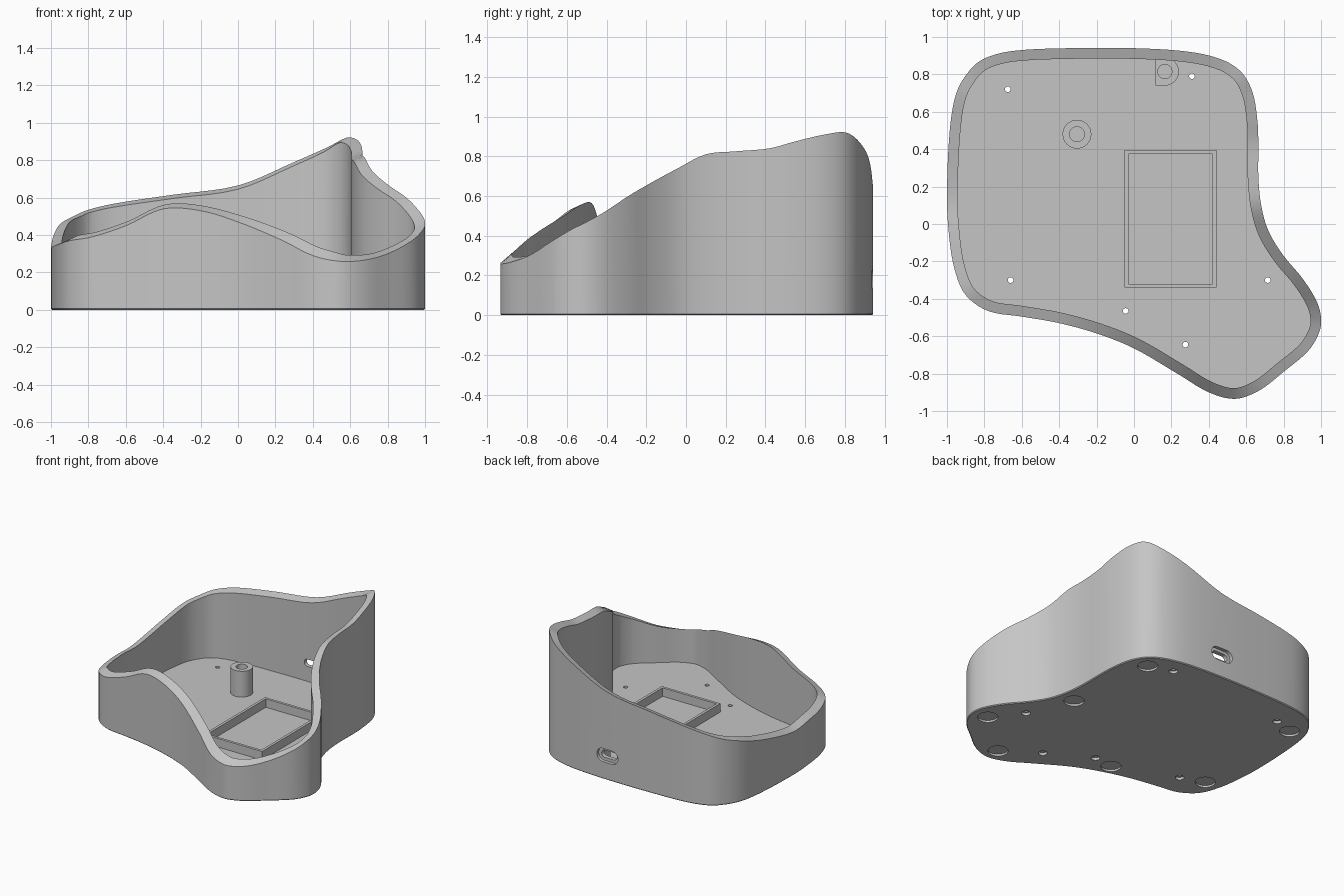
import bpy
import bmesh
from math import sin, cos, pi
from mathutils import Vector

cube = bpy.data.objects.get("Cube")
if cube:
    bpy.data.objects.remove(cube, do_unlink=True)

FLOOR = 0.04
WALL = 0.057
POST_TOP = 0.235

grey = bpy.data.materials.new("plain grey")
grey.use_nodes = True
colour = (0.56, 0.56, 0.56, 1)
grey.diffuse_color = colour
grey.node_tree.nodes["Principled BSDF"].inputs["Base Color"].default_value = colour


def loft(bm, rings):
    """Bridge equal-length rings of points and cap both ends."""
    loops = [[bm.verts.new(p) for p in ring] for ring in rings]
    for low, high in zip(loops, loops[1:]):
        for i in range(len(low)):
            j = (i + 1) % len(low)
            bm.faces.new((low[i], low[j], high[j], high[i]))
    bm.faces.new(loops[0])
    bm.faces.new(loops[-1])


def finish(bm, name):
    """Turn a bmesh into a named object."""
    bmesh.ops.recalc_face_normals(bm, faces=bm.faces[:])
    mesh = bpy.data.meshes.new(name)
    bm.to_mesh(mesh)
    bm.free()
    mesh.materials.append(grey)
    obj = bpy.data.objects.new(name, mesh)
    bpy.context.collection.objects.link(obj)
    return obj


def smooth(obj):
    bpy.ops.object.select_all(action="DESELECT")
    obj.select_set(True)
    bpy.context.view_layer.objects.active = obj
    bpy.ops.object.shade_smooth_by_angle(angle=pi / 6)


def circle(x, y, z, r, n=32):
    return [(x + r * cos(2 * pi * i / n), y + r * sin(2 * pi * i / n), z) for i in range(n)]


def rectangle(x0, y0, x1, y1, z):
    return [(x0, y0, z), (x1, y0, z), (x1, y1, z), (x0, y1, z)]


def slot(y, half_width, half_height, n=32):
    """Rounded slot outline in the back wall."""
    ring = []
    for i in range(n):
        a = 2 * pi * (i + 0.5) / n
        side = half_width - half_height
        x = half_height * cos(a) + (side if cos(a) > 0 else -side)
        ring.append((x, y, 0.18 + half_height * sin(a)))
    return ring


# Plan outline of the wall; z is the height of its outer top edge
outline = [Vector(p) for p in (
    (-1, .15, .33), (-.99, -.05, .34), (-.96, -.24, .35), (-.9, -.38, .37),
    (-.78, -.465, .39), (-.6, -.495, .45), (-.4, -.53, .54), (-.2, -.585, .53),
    (0, -.665, .47), (.24, -.805, .37), (.4, -.9, .29), (.54, -.935, .26),
    (.67, -.89, .265), (.8, -.79, .3), (.93, -.68, .37), (.99, -.58, .43),
    (1, -.5, .47), (.975, -.41, .52), (.9, -.29, .6), (.8, -.17, .67),
    (.72, -.04, .74), (.68, .1, .81), (.665, .25, .825), (.665, .42, .84),
    (.66, .55, .875), (.635, .7, .91), (.58, .805, .92), (.48, .875, .87),
    (.3, .92, .79), (0, .94, .665), (-.35, .94, .615), (-.65, .925, .57),
    (-.8, .885, .535), (-.88, .82, .5), (-.95, .7, .46), (-.985, .5, .4))]


def spline(points, steps=5):
    """Closed curve passing through every point."""
    result = []
    count = len(points)
    for i in range(count):
        a, b, c, d = (points[(i + k) % count] for k in (-1, 0, 1, 2))
        m0 = (c - a) * ((c - b).length / ((c - b).length + (b - a).length))
        m1 = (d - b) * ((c - b).length / ((d - c).length + (c - b).length))
        for s in range(steps):
            t = s / steps
            u = 1 - t
            result.append(b * (u * u * (1 + 2 * t)) + m0 * (t * u * u)
                          + c * (t * t * (3 - 2 * t)) - m1 * (t * t * u))
    return result


top = spline(outline)
inward = []
for i, p in enumerate(top):
    along = top[(i + 1) % len(top)] - top[i - 1]
    inward.append(Vector((-along.y, along.x, 0)).normalized())


def wall_ring(inset, z):
    return [(p.x + n.x * inset, p.y + n.y * inset, z) for p, n in zip(top, inward)]


def rim_point(p, n):
    """Inner rim edge; the rim tilts with direction, most at the front tip."""
    rise = 0.02 * (n.x + n.y) + 0.07 * max(0, -p.y - 0.6)
    return p + n * WALL + Vector((0, 0, rise))


# Shell: chamfered base, outer wall, sloping rim, inner wall and floor
rim = [rim_point(p, n) for p, n in zip(top, inward)]
bm = bmesh.new()
loft(bm, [wall_ring(0.006, 0), wall_ring(0, 0.006), top, rim, wall_ring(WALL, FLOOR)])
shell = finish(bm, "case_shell")

# Cutters: stepped screw holes, foot recesses and the connector slot
bm = bmesh.new()
for x, y in ((-.675, .72), (.31, .79), (-.66, -.3), (-.045, -.465), (.275, -.645), (.715, -.3)):
    loft(bm, [circle(x, y, z, r) for z, r in ((-.02, .03), (.02, .03), (.02, .015), (.1, .015))])
for x, y in ((.49, .73), (.57, .04), (.88, -.51), (.53, -.82), (-.2, -.485), (-.835, -.235), (-.83, .67)):
    loft(bm, [circle(x, y, -.02, .07), circle(x, y, .015, .07)])
loft(bm, [slot(1, .09, .05), slot(.915, .09, .05), slot(.915, .065, .027), slot(.82, .065, .027)])
cutter = finish(bm, "cutter")
cutter.hide_render = True

cut = shell.modifiers.new("openings", "BOOLEAN")
cut.operation = "DIFFERENCE"
cut.solver = "EXACT"
cut.object = cutter
bpy.context.view_layer.objects.active = shell
bpy.ops.object.modifier_apply(modifier=cut.name)
bpy.data.objects.remove(cutter, do_unlink=True)
smooth(shell)

# Free-standing hollow post
base = FLOOR - 0.01
bm = bmesh.new()
loft(bm, [circle(-.305, .48, z, r) for z, r in
          ((base, .077), (POST_TOP, .077), (POST_TOP, .04), (FLOOR + .02, .04))])
smooth(finish(bm, "round_post"))


def d_ring(x, y, z, r, flat, n=32):
    """Circle whose left half is squared off."""
    ring = []
    for i in range(n):
        a = 2 * pi * i / n
        reach = r
        if cos(a) < -0.01:
            reach = min(flat / -cos(a), r / max(abs(sin(a)), 0.001))
        ring.append((x + reach * cos(a), y + reach * sin(a), z))
    return ring


# Post joined to the back wall
bm = bmesh.new()
loft(bm, [d_ring(.165, .815, base, .075, .05), d_ring(.165, .815, POST_TOP, .075, .05),
          circle(.165, .815, POST_TOP, .038), circle(.165, .815, FLOOR + .02, .038)])
smooth(finish(bm, "wall_post"))

# Rectangular tray frame on the floor
frame_top = FLOOR + 0.065
outer = (-.05, -.34, .44, .395)
inner = (-.03, -.32, .42, .375)
bm = bmesh.new()
loft(bm, [rectangle(*outer, base), rectangle(*outer, frame_top),
          rectangle(*inner, frame_top), rectangle(*inner, FLOOR + 0.001)])
finish(bm, "board_frame")
